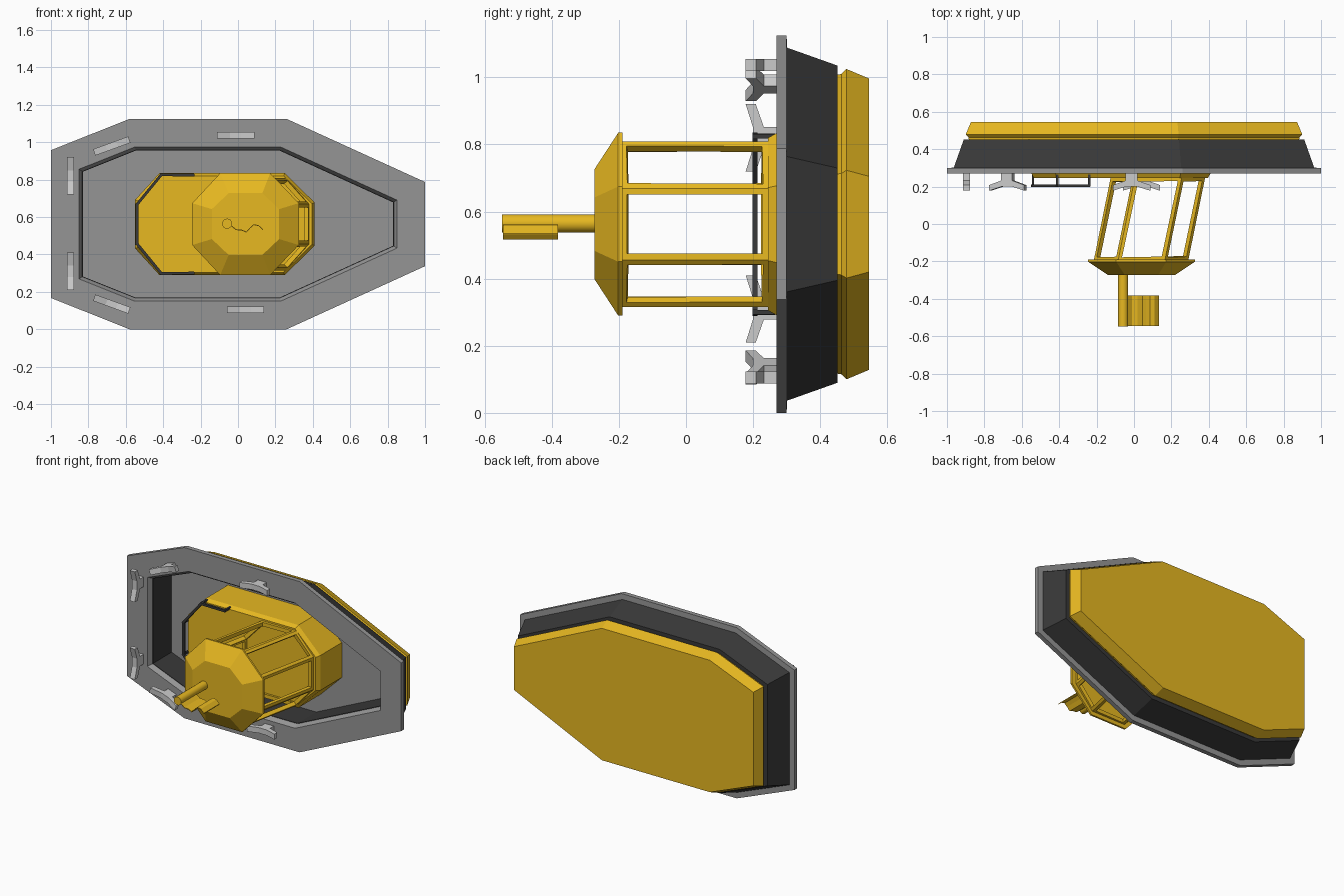
import bpy, bmesh, math
from mathutils import Vector, Matrix

if "Cube" in bpy.data.objects:
    bpy.data.objects.remove(bpy.data.objects["Cube"])

CZ = 0.5625  # centre line height


def material(name, c):
    m = bpy.data.materials.new(name)
    m.diffuse_color = (*c, 1)
    m.use_nodes = True
    m.node_tree.nodes["Principled BSDF"].inputs["Base Color"].default_value = m.diffuse_color
    return m


YELLOW = material("yellow", (0.80, 0.48, 0.015))
DARK = material("dark", (0.04, 0.04, 0.04))
GREY = material("deck_grey", (0.30, 0.30, 0.30))


def finish(name, bm, mat=None):
    bmesh.ops.recalc_face_normals(bm, faces=bm.faces[:])
    me = bpy.data.meshes.new(name)
    bm.to_mesh(me)
    bm.free()
    ob = bpy.data.objects.new(name, me)
    bpy.context.collection.objects.link(ob)
    if mat:
        me.materials.append(mat)
    return ob


def octagon(xl, hl, xa, h, xb, xr, hr, dx=0.0):
    """Eight-sided outline, symmetric about the centre line."""
    half = [(xl, hl), (xa, h), (xb, h), (xr, hr)]
    pts = half + [(x, -z) for x, z in reversed(half)]
    return [Vector((x + dx, CZ + z)) for x, z in pts]


def inset(pts, d):
    """Move every edge of a clockwise convex outline inward by d."""
    out, n = [], len(pts)
    for i in range(n):
        a = (pts[i] - pts[i - 1]).normalized()
        b = (pts[(i + 1) % n] - pts[i]).normalized()
        na, nb = Vector((a.y, -a.x)), Vector((b.y, -b.x))
        out.append(pts[i] + (na + nb) * d / (1 + na.dot(nb)))
    return out


def loft(loops, mode="caps"):
    """Bridge (outline, y) loops; mode is caps, ring or open."""
    bm = bmesh.new()
    rows = [[bm.verts.new((p.x, y, p.y)) for p in pts] for pts, y in loops]
    pairs = list(zip(rows, rows[1:]))
    if mode == "ring":
        pairs.append((rows[-1], rows[0]))
    for r, s in pairs:
        for i in range(len(r)):
            j = (i + 1) % len(r)
            bm.faces.new((r[i], r[j], s[j], s[i]))
    if mode == "caps":
        bm.faces.new(rows[0])
        bm.faces.new(rows[-1])
    return bm


def extrude(bm, face, vec):
    r = bmesh.ops.extrude_face_region(bm, geom=[face])
    bmesh.ops.translate(bm, vec=vec, verts=[v for v in r["geom"] if isinstance(v, bmesh.types.BMVert)])


def add_bar(bm, p, q, w):
    p, q = Vector(p), Vector(q)
    d = q - p
    rot = d.to_track_quat('Z', 'Y').to_matrix().to_4x4()
    size = Matrix.Diagonal((w, w, d.length + w * 0.8, 1))
    bmesh.ops.create_cube(bm, size=1, matrix=Matrix.Translation((p + q) / 2) @ rot @ size)


# Hull: deck rim, dark sides, floor of the well, yellow bottom
rim = octagon(-1, 0.395, -0.58, 0.5625, 0.26, 1, 0.225)
well_top, well = inset(rim, 0.15), inset(rim, 0.17)
finish("deck_rim", loft([(rim, 0.27), (rim, 0.30), (well, 0.305), (well_top, 0.27)], "ring"), GREY)
finish("hull_sides", loft([(inset(rim, 0.036), 0.30), (inset(rim, 0.09), 0.452),
                           (inset(rim, 0.165), 0.452), (well, 0.498), (well, 0.30)], "ring"), DARK)
finish("well_floor", loft([(inset(rim, 0.168), 0.495), (inset(rim, 0.168), 0.505)]), GREY)
finish("hull_bottom", loft([(inset(rim, 0.16), 0.508), (inset(rim, 0.118), 0.445), (inset(rim, 0.115), 0.463),
                            (inset(rim, 0.10), 0.478), (inset(rim, 0.128), 0.545)]), YELLOW)

# Cabin base with a chamfered top
base = octagon(-0.55, 0.13, -0.42, 0.2725, 0.25, 0.41, 0.115)
finish("cabin_base", loft([(inset(base, 0.015), 0.245), (base, 0.272), (base, 0.498)]), YELLOW)

# Wheelhouse: leaning eight-sided window frame
house = (-0.215, 0.107, -0.085, 0.247, 0.165, 0.29, 0.107)
bm = loft([(octagon(*house), -0.195), (octagon(*house, dx=0.09), 0.247)], "open")
bmesh.ops.recalc_face_normals(bm, faces=bm.faces[:])
panes = bm.faces[:]
bmesh.ops.inset_individual(bm, faces=panes, thickness=0.027)
bmesh.ops.delete(bm, geom=panes, context='FACES')
frame = finish("wheelhouse_frame", bm, YELLOW)
mod = frame.modifiers.new("thickness", 'SOLIDIFY')
mod.thickness = 0.025
mod.offset = -1

# Wheelhouse roof
eave = octagon(-0.245, 0.112, -0.095, 0.2725, 0.172, 0.325, 0.112)
top = octagon(-0.14, 0.08, -0.05, 0.165, 0.13, 0.22, 0.08)
finish("roof", loft([(eave, -0.19), (eave, -0.202), (top, -0.272)]), YELLOW)

# Mast and waving flag
bm = bmesh.new()
bmesh.ops.create_cone(bm, cap_ends=True, segments=16, radius1=0.027, radius2=0.027, depth=0.28,
                      matrix=Matrix.Translation((-0.058, -0.408, 0.565)) @ Matrix.Rotation(math.pi / 2, 4, 'X'))
mast = finish("mast", bm, YELLOW)
bpy.context.view_layer.objects.active = mast
mast.select_set(True)
bpy.ops.object.shade_smooth_by_angle()

wave = [(-0.035, 0.555), (-0.01, 0.535), (0.02, 0.533), (0.045, 0.522),
        (0.065, 0.545), (0.085, 0.562), (0.11, 0.557), (0.133, 0.535)]
bm = bmesh.new()
outline = wave + [(x, z - 0.005) for x, z in reversed(wave)]
extrude(bm, bm.faces.new([bm.verts.new((x, -0.545, z)) for x, z in outline]), (0, 0.163, 0))
finish("flag", bm, YELLOW)

# Handrail around the rear of the cabin base
half = [(-0.24, 0.262), (-0.41, 0.264), (-0.54, 0.105)]
path = half + [(x, -z) for x, z in reversed(half)]
bm = bmesh.new()
for (x, z), (x2, z2) in zip(path, path[1:]):
    add_bar(bm, (x, 0.205, CZ + z), (x2, 0.205, CZ + z2), 0.015)
for x, z in path:
    add_bar(bm, (x, 0.205, CZ + z), (x, 0.26, CZ + z), 0.013)
finish("handrail", bm, DARK)

# Mooring cleats on the deck rim
side = [(0.1, 0.178), (0.1, 0.208), (0.032, 0.232), (0.032, 0.275)]
section = [(0.03, 0.2)] + side
section += [(-t, y) for t, y in reversed(section)]


def cleat(i, x, z, angle):
    bm = bmesh.new()
    face = bm.faces.new([bm.verts.new((t, y, -0.018)) for t, y in section])
    extrude(bm, face, (0, 0, 0.036))
    bm.transform(Matrix.Translation((x, 0, z)) @ Matrix.Rotation(-math.radians(angle), 4, 'Y'))
    finish(f"cleat_{i}", bm)


for i, spot in enumerate([(-0.895, 0.82, 90), (-0.895, 0.31, 90), (-0.675, 0.98, 20),
                          (-0.675, 0.135, -20), (-0.013, 1.037, 0), (0.04, 0.105, 0)]):
    cleat(i, *spot)
